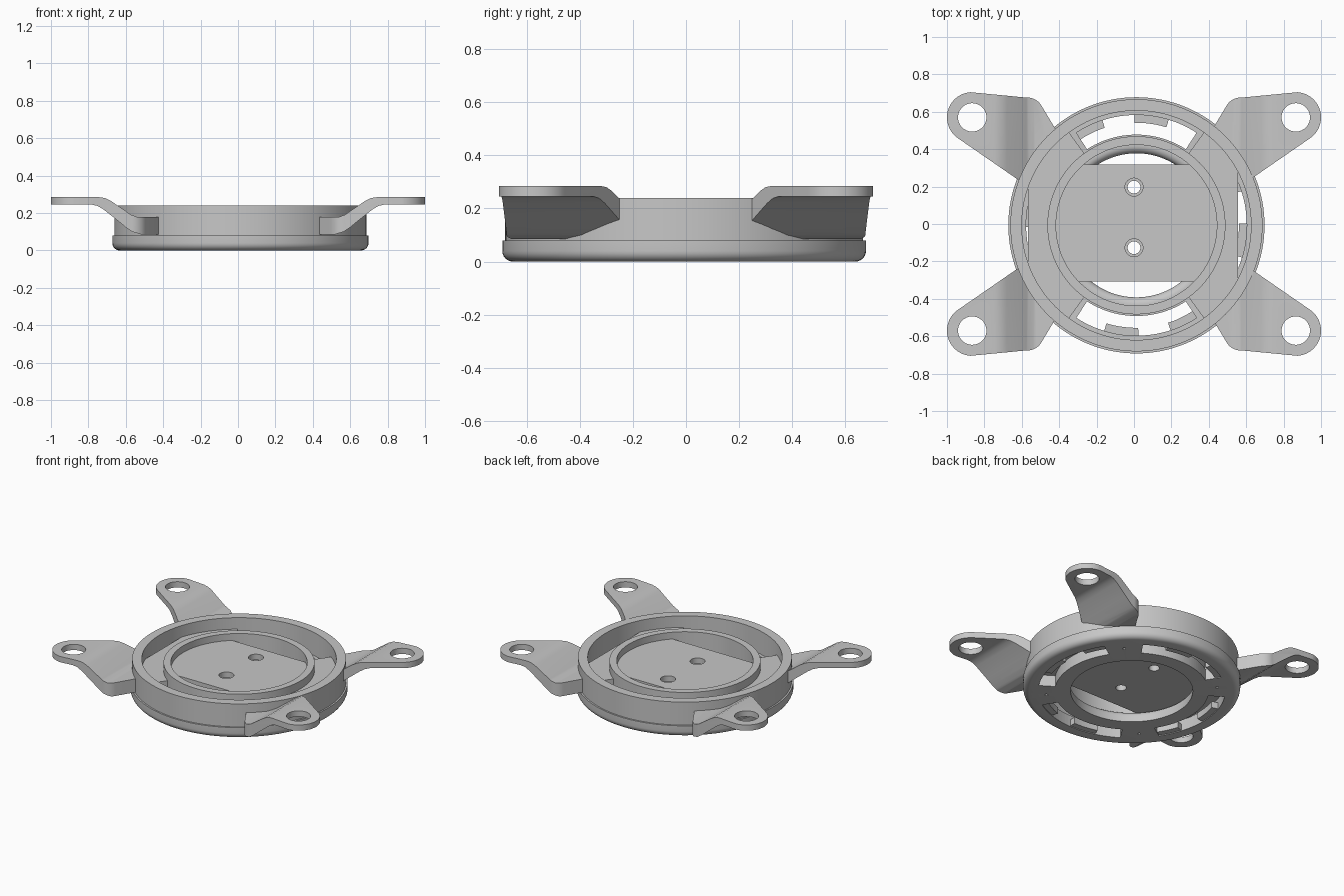
import bpy, bmesh
from math import sin, cos, radians, pi

if "Cube" in bpy.data.objects:
    bpy.data.objects.remove(bpy.data.objects["Cube"], do_unlink=True)

CX, CY = 0.013, -0.007      # centre of the round housing
SEG = 128

grey = bpy.data.materials.new("plain grey")
grey.use_nodes = True
grey.diffuse_color = (0.57, 0.57, 0.57, 1)
grey.node_tree.nodes["Principled BSDF"].inputs["Base Color"].default_value = (0.57, 0.57, 0.57, 1)


def finish(name, bm):
    bmesh.ops.remove_doubles(bm, verts=bm.verts, dist=1e-5)
    bmesh.ops.recalc_face_normals(bm, faces=bm.faces)
    me = bpy.data.meshes.new(name)
    bm.to_mesh(me)
    bm.free()
    me.materials.append(grey)
    ob = bpy.data.objects.new(name, me)
    bpy.context.collection.objects.link(ob)
    return ob


def sweep(name, pts, offset):
    """Extrude a flat outline along an offset."""
    bm = bmesh.new()
    f = bm.faces.new([bm.verts.new(p) for p in pts])
    top = bmesh.ops.extrude_face_region(bm, geom=[f])["geom"]
    bmesh.ops.translate(bm, vec=offset, verts=[v for v in top if isinstance(v, bmesh.types.BMVert)])
    return finish(name, bm)


def prism(name, pts, z0, z1):
    return sweep(name, [(x, y, z0) for x, y in pts], (0, 0, z1 - z0))


def lathe(name, profile):
    """Revolve a closed (radius, height) profile round the housing axis."""
    bm = bmesh.new()
    rings = [[bm.verts.new((CX + r * cos(2 * pi * i / SEG), CY + r * sin(2 * pi * i / SEG), z))
              for r, z in profile] for i in range(SEG)]
    n = len(profile)
    for i in range(SEG):
        a, b = rings[i], rings[(i + 1) % SEG]
        for k in range(n):
            bm.faces.new((a[k], b[k], b[(k + 1) % n], a[(k + 1) % n]))
    return finish(name, bm)


def arc(r, a0, a1, n=24, cx=CX, cy=CY):
    return [(cx + r * cos(radians(a0 + (a1 - a0) * i / n)),
             cy + r * sin(radians(a0 + (a1 - a0) * i / n))) for i in range(n + 1)]


def sector(r0, r1, a0, a1):
    return arc(r0, a0, a1) + arc(r1, a1, a0)


def disc(r, x, y, n=32):
    return arc(r, 0, 360, n, x, y)[:-1]


def boolean(ob, cutter, op="DIFFERENCE"):
    m = ob.modifiers.new("cut", "BOOLEAN")
    m.operation, m.solver, m.object = op, "EXACT", cutter
    bpy.context.view_layer.objects.active = ob
    bpy.ops.object.modifier_apply(modifier=m.name)
    bpy.data.objects.remove(cutter, do_unlink=True)


parts = []

# Base ring with rounded lower edge and softened bore
round_edge = [(0.645 + 0.04 * sin(radians(t)), 0.04 - 0.04 * cos(radians(t))) for t in range(0, 91, 15)]
bore_edge = [(0.425 - 0.04 * cos(radians(t)), 0.04 + 0.04 * sin(radians(t))) for t in range(90, -1, -15)]
base = lathe("base_ring", round_edge + [(0.685, 0.08)] + bore_edge + [(0.385, 0)])
parts.append(base)

# Bayonet slots, pin holes and locking tabs, four times round
for q in range(0, 360, 90):
    boolean(base, prism("slot_cutter", sector(0.485, 0.59, q - 33, q + 33), -0.1, 0.2))
    px, py = arc(0.54, q + 45, q + 46, 1)[0]
    boolean(base, prism("pin_cutter", disc(0.01, px, py, 12), -0.1, 0.04))
    for a0, a1 in ((-17, 1), (18, 35)):
        parts.append(prism("locking_tab", sector(0.548, 0.6, q + a0, q + a1), 0.005, 0.05))

# Outer wall and inner collar
parts.append(lathe("outer_wall", [(0.613, 0.07), (0.674, 0.07), (0.674, 0.24), (0.613, 0.24)]))
parts.append(lathe("inner_collar", [(0.43, 0.07), (0.476, 0.07), (0.476, 0.215), (0.43, 0.215)]))

# Floor panels on both sides, trimmed straight near the wall
for q in (0, 180):
    pts = [(max(-0.567, min(0.557, x)), y) for x, y in sector(0.45, 0.64, q - 54, q + 54)]
    parts.append(prism("side_floor", pts, 0.078, 0.16))

# Centre plate with straight front and back and two counterbored holes
plate = prism("centre_plate", [(x, max(-0.308, min(0.318, y))) for x, y in disc(0.45, CX, CY, 96)], 0.082, 0.168)
for y in (0.197, -0.127):
    boolean(plate, prism("hole_cutter", disc(0.034, 0, y), 0, 0.3))
    boolean(plate, prism("counterbore_cutter", disc(0.048, 0, y), 0.13, 0.3))
parts.append(plate)

# Mounting arm: bent side profile trimmed to its plan outline
PROFILE = [(1.05, 0.245), (0.78, 0.245), (0.75, 0.238), (0.72, 0.22), (0.64, 0.157), (0.6, 0.124),
           (0.564, 0.1), (0.516, 0.085), (0.35, 0.085), (0.35, 0.178), (0.535, 0.178), (0.57, 0.19),
           (0.68, 0.265), (0.71, 0.28), (0.745, 0.285), (1.05, 0.285)]
for sx in (1, -1):
    for sy in (1, -1):
        name = ("back" if sy > 0 else "front") + ("_left_arm" if sx > 0 else "_right_arm")
        arm = sweep(name, [(sx * x, 0, z) for x, z in PROFILE], (0, sy * 0.9, 0))
        plan = arc(0.135, -57, 86, 24, 0.865, 0.57) + arc(0.085, 86, 149, 10, 0.569, 0.591)
        plan += [(0.342, 0.378), (0.5, 0.154)]
        boolean(arm, prism("plan_cutter", [(sx * x, sy * y) for x, y in plan], 0, 0.5), "INTERSECT")
        boolean(arm, prism("wall_cutter", disc(0.65, CX, CY, SEG), 0, 0.5))
        boolean(arm, prism("eye_cutter", disc(0.076, sx * 0.865, sy * 0.57, 40), 0, 0.5))
        parts.append(arm)

# Smooth curved faces, keep edges sharp
bpy.ops.object.select_all(action="DESELECT")
for ob in parts:
    ob.select_set(True)
bpy.context.view_layer.objects.active = base
bpy.ops.object.shade_smooth_by_angle(angle=radians(30))
